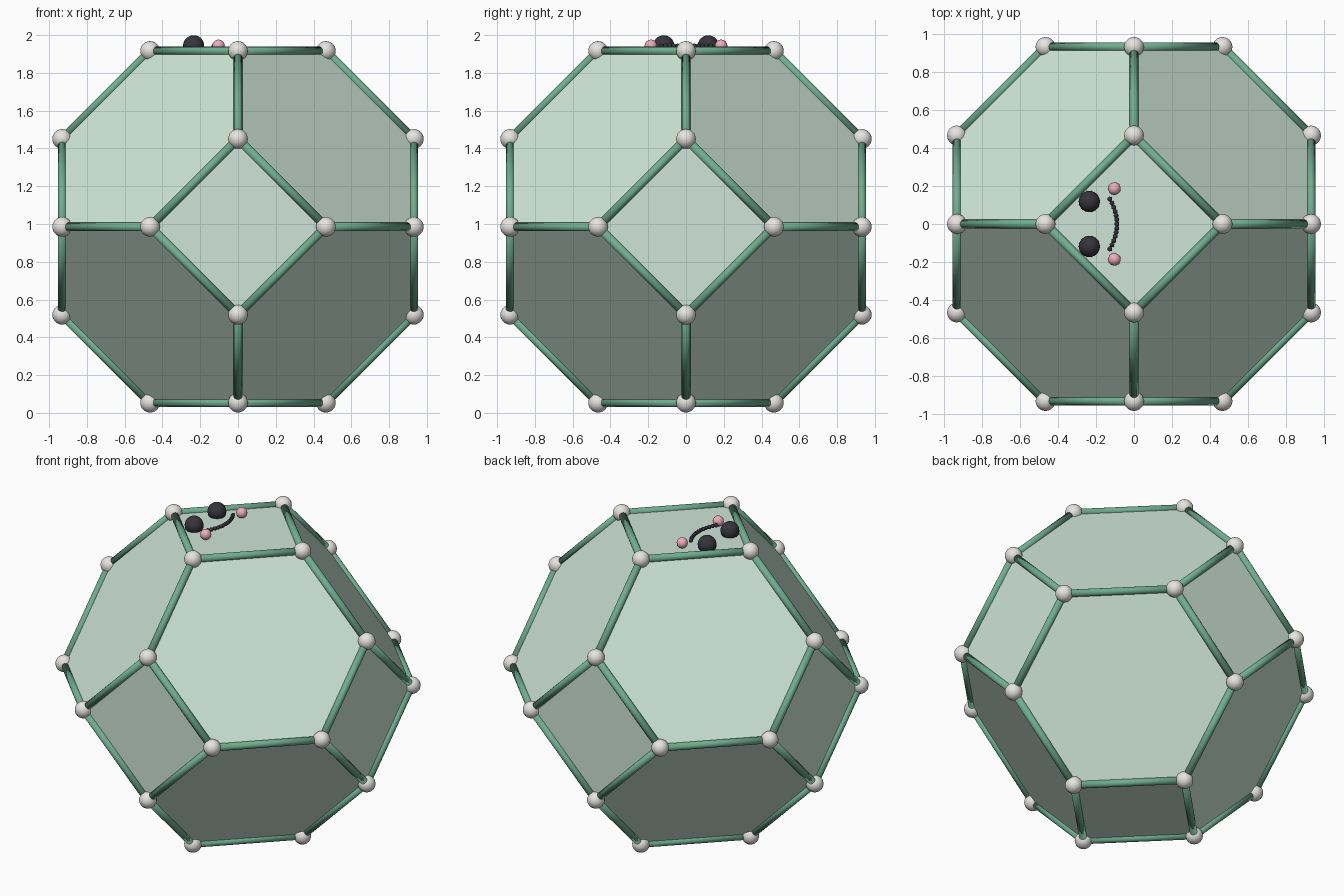
import bpy, bmesh, math
from itertools import permutations, product, combinations
from mathutils import Vector

if "Cube" in bpy.data.objects:
    bpy.data.objects.remove(bpy.data.objects["Cube"])

A = 0.4655                      # half step of the truncated octahedron
CENTRE = Vector((0, 0, 0.985))
TOP = CENTRE.z + 2 * A          # height of the face plane


def material(name, rgb):
    m = bpy.data.materials.new(name)
    m.diffuse_color = (*rgb, 1)
    m.use_nodes = True
    m.node_tree.nodes["Principled BSDF"].inputs["Base Color"].default_value = m.diffuse_color
    return m


PALE = material("pale_green", (0.62, 0.78, 0.68))
GREEN = material("green", (0.16, 0.42, 0.28))
WHITE = material("off_white", (0.80, 0.78, 0.74))
DARK = material("charcoal", (0.035, 0.035, 0.045))
PINK = material("pink", (0.85, 0.42, 0.50))


def finish(bm, name, mat, smooth):
    for f in bm.faces:
        f.smooth = smooth
    mesh = bpy.data.meshes.new(name)
    bm.to_mesh(mesh)
    bm.free()
    mesh.materials.append(mat)
    obj = bpy.data.objects.new(name, mesh)
    bpy.context.collection.objects.link(obj)
    return obj


def balls(name, points, radius, mat, u=24, v=14):
    bm = bmesh.new()
    for p in points:
        new = bmesh.ops.create_uvsphere(bm, u_segments=u, v_segments=v, radius=radius)
        bmesh.ops.translate(bm, verts=new["verts"], vec=p)
    return finish(bm, name, mat, True)


# Corners: all signed permutations of (0, a, 2a)
corners = sorted({(x * s, y * t, z * u)
                  for x, y, z in permutations((0, 1, 2))
                  for s, t, u in product((1, -1), repeat=3)})
corners = [Vector(c) * A + CENTRE for c in corners]

# Solid body with square and hexagonal faces
bm = bmesh.new()
for c in corners:
    bm.verts.new(c)
bmesh.ops.convex_hull(bm, input=bm.verts[:])
bmesh.ops.dissolve_limit(bm, angle_limit=0.02, verts=bm.verts[:], edges=bm.edges[:])
bmesh.ops.recalc_face_normals(bm, faces=bm.faces[:])
finish(bm, "body", PALE, False)

# Rods along every edge
bm = bmesh.new()
for p, q in combinations(corners, 2):
    d = q - p
    if d.length < A * 1.5:
        new = bmesh.ops.create_cone(bm, cap_ends=True, segments=16,
                                    radius1=0.0225, radius2=0.0225, depth=d.length)["verts"]
        bmesh.ops.rotate(bm, verts=new, matrix=d.to_track_quat("Z", "Y").to_matrix())
        bmesh.ops.translate(bm, verts=new, vec=(p + q) / 2)
finish(bm, "edge_rods", GREEN, True)

# Corner knobs
balls("corner_knobs", corners, 0.052, WHITE)

# Face on the top square: eyes, cheeks and a beaded smile
balls("eyes", [(-0.235, s * 0.118, TOP + 0.027) for s in (1, -1)], 0.056, DARK)
balls("cheeks", [(-0.103, s * 0.186, TOP + 0.027) for s in (1, -1)], 0.033, PINK)
smile = []
for i in range(13):
    t = i / 6 - 1
    smile.append((-0.09 - 0.037 * t * t, 0.131 * t, TOP + 0.027))
balls("smile", smile, 0.0125, DARK, 12, 8)
